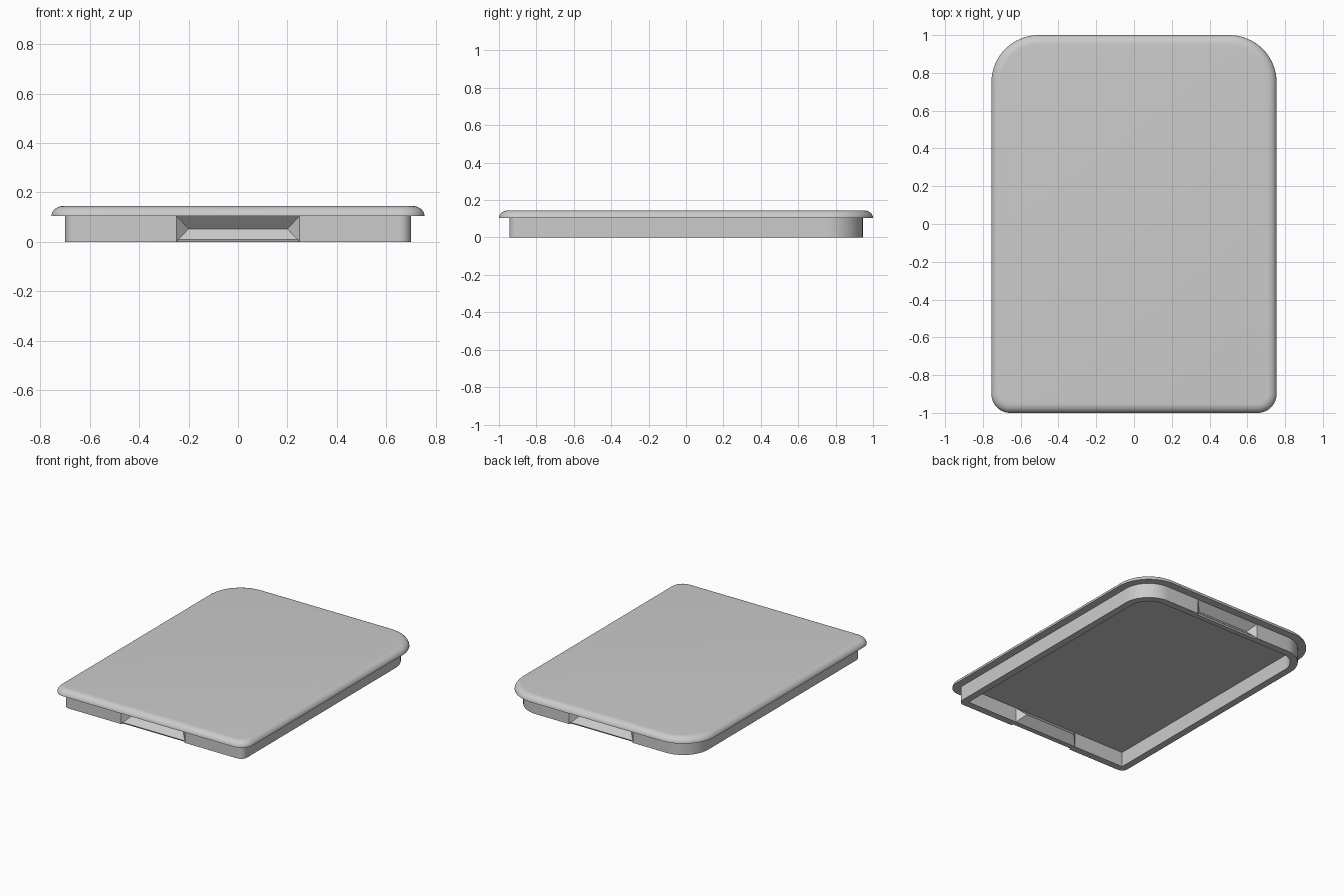
import bpy, bmesh
from math import sin, cos, pi, radians

if "Cube" in bpy.data.objects:
    bpy.data.objects.remove(bpy.data.objects["Cube"])

HALF_X, HALF_Y = 0.755, 1.0
SEAM, TOP = 0.105, 0.145      # underside and top of the lid plate
WALL, OVERHANG = 0.05, 0.055
SEGS = 16

grey = bpy.data.materials.new("plain grey")
grey.use_nodes = True
grey.diffuse_color = (0.6, 0.6, 0.6, 1)
grey.node_tree.nodes["Principled BSDF"].inputs["Base Color"].default_value = (0.6, 0.6, 0.6, 1)


def make(name, bm, smooth=True):
    bmesh.ops.remove_doubles(bm, verts=bm.verts, dist=1e-5)
    bmesh.ops.recalc_face_normals(bm, faces=bm.faces)
    mesh = bpy.data.meshes.new(name)
    bm.to_mesh(mesh)
    bm.free()
    mesh.materials.append(grey)
    ob = bpy.data.objects.new(name, mesh)
    bpy.context.collection.objects.link(ob)
    bpy.ops.object.select_all(action='DESELECT')
    ob.select_set(True)
    bpy.context.view_layer.objects.active = ob
    if smooth:
        bpy.ops.object.shade_smooth_by_angle(angle=radians(35))
    return ob


def ring(bm, inset, z):
    """Rounded rectangle with wide back corners and tight front corners."""
    hx, hy = HALF_X - inset, HALF_Y - inset
    verts = []
    for q, (sx, sy) in enumerate([(1, 1), (-1, 1), (-1, -1), (1, -1)]):
        r = max((0.25 if sy > 0 else 0.1) - inset, 0)
        for i in range(SEGS + 1):
            a = (q + i / SEGS) * pi / 2
            verts.append(bm.verts.new((sx * (hx - r) + r * cos(a),
                                       sy * (hy - r) + r * sin(a), z)))
    return verts


def bridge(bm, a, b):
    n = len(a)
    for i in range(n):
        j = (i + 1) % n
        bm.faces.new((a[i], a[j], b[j], b[i]))


def hip(bm, y, depth, side, flare=0.0, capped=False):
    """Four sloping faces from a rectangle at y to a ridge further inward."""
    x, mid = 0.25 + flare, SEAM / 2
    y0 = side * (y + flare)
    y1 = side * (y - depth)
    base = [bm.verts.new((sx * x, y0, mid + sz * (mid + flare)))
            for sx, sz in ((-1, -1), (1, -1), (1, 1), (-1, 1))]
    left, right = (bm.verts.new((s * 0.2, y1, mid)) for s in (-1, 1))
    a, b, c, d = base
    for face in ((a, b, right, left), (c, d, left, right), (b, c, right), (d, a, left)):
        bm.faces.new(face)
    if capped:
        bm.faces.new(base)


# Lid plate with a rounded upper edge
bm = bmesh.new()
rings = []
for i in range(9):
    a = i / 8 * pi / 2
    rings.append(ring(bm, 0.05 * (1 - cos(a)), SEAM + (TOP - SEAM) * sin(a)))
for lower, upper in zip(rings, rings[1:]):
    bridge(bm, lower, upper)
bm.faces.new(rings[0])
bm.faces.new(rings[-1])
make("lid_plate", bm)

# Skirt wall under the plate
bm = bmesh.new()
loops = [ring(bm, OVERHANG + t, z) for t, z in
         ((0, 0), (0, SEAM), (WALL, SEAM), (WALL, 0))]
for i in range(4):
    bridge(bm, loops[i], loops[(i + 1) % 4])
skirt = make("skirt", bm, smooth=False)

# Finger grips: recess outside, matching bulge inside, at both ends
for side, end in ((-1, "front"), (1, "back")):
    outer = HALF_Y - OVERHANG
    bm = bmesh.new()
    hip(bm, outer, 0.048, side, flare=0.01, capped=True)
    # Chamfer under the lower lip
    lip = [[bm.verts.new((x, side * (outer + dy), z)) for dy, z in
            ((0.01, -0.01), (0.01, 0.01), (-0.01, 0.01), (-0.018, -0.01))]
           for x in (-0.245, 0.245)]
    lip_bm = bmesh.new()
    lip_loops = [[lip_bm.verts.new(v.co) for v in loop] for loop in lip]
    bmesh.ops.delete(bm, geom=lip[0] + lip[1], context='VERTS')
    bridge(lip_bm, *lip_loops)
    for loop in lip_loops:
        lip_bm.faces.new(loop)
    for cutter in (make(end + "_grip_cutter", bm, False),
                   make(end + "_lip_cutter", lip_bm, False)):
        mod = skirt.modifiers.new("grip", 'BOOLEAN')
        mod.operation, mod.solver, mod.object = 'DIFFERENCE', 'EXACT', cutter
        bpy.context.view_layer.objects.active = skirt
        bpy.ops.object.modifier_apply(modifier=mod.name)
        bpy.data.objects.remove(cutter)

    bm = bmesh.new()
    hip(bm, outer - WALL, 0.05, side)
    bulge = make(end + "_grip_bulge", bm, smooth=False)
    # Face the bulge toward the inside of the lid
    if bulge.data.polygons[0].normal.y * side > 0:
        bulge.data.flip_normals()

bpy.ops.object.select_all(action='DESELECT')
skirt.select_set(True)
bpy.context.view_layer.objects.active = skirt
bpy.ops.object.shade_smooth_by_angle(angle=radians(35))
